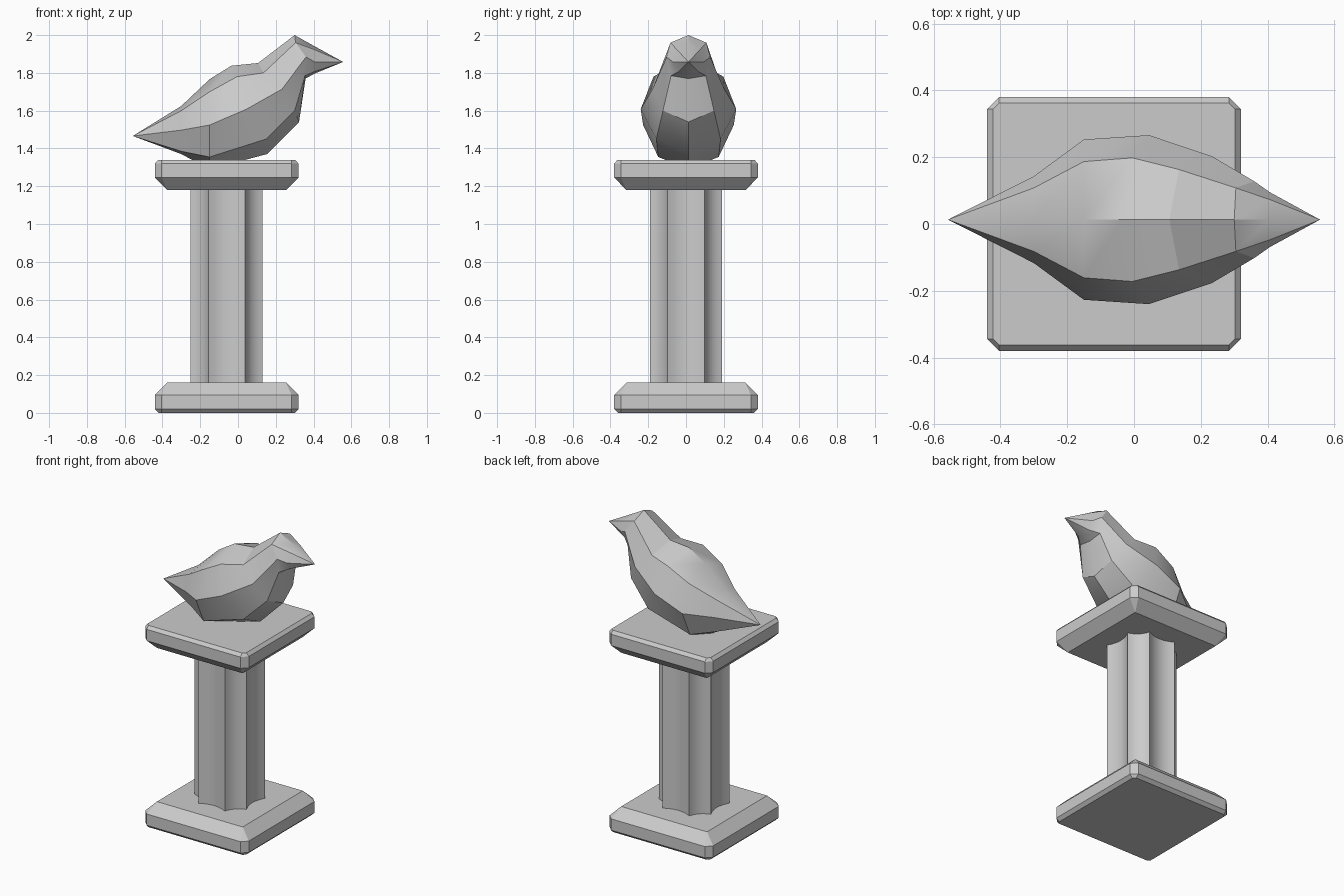
import bpy, bmesh, math
from mathutils import Vector

if "Cube" in bpy.data.objects:
    bpy.data.objects.remove(bpy.data.objects["Cube"])

CX = -0.06   # pedestal centre in x
BY = 0.013   # bird centre line in y


def loft(name, rings, start_tip=None, end_tip=None, angle=30):
    """Skin a stack of equal-length rings; close the ends with a tip or a cap."""
    bm = bmesh.new()
    rows = [[bm.verts.new(p) for p in ring] for ring in rings]
    n = len(rows[0])
    for a, b in zip(rows, rows[1:]):
        for i in range(n):
            j = (i + 1) % n
            bm.faces.new((a[i], a[j], b[j], b[i]))
    for row, tip in ((rows[0], start_tip), (rows[-1], end_tip)):
        if tip:
            t = bm.verts.new(tip)
            for i in range(n):
                bm.faces.new((row[i], row[(i + 1) % n], t))
        else:
            bm.faces.new(row)
    bmesh.ops.remove_doubles(bm, verts=bm.verts, dist=1e-5)
    bmesh.ops.recalc_face_normals(bm, faces=bm.faces)
    me = bpy.data.meshes.new(name)
    bm.to_mesh(me)
    bm.free()
    ob = bpy.data.objects.new(name, me)
    bpy.context.collection.objects.link(ob)
    bpy.ops.object.select_all(action='DESELECT')
    ob.select_set(True)
    bpy.context.view_layer.objects.active = ob
    if angle:
        bpy.ops.object.shade_smooth_by_angle(angle=math.radians(angle))
    return ob


def octagon(h, c):
    """Square of half size h whose corners start at c."""
    return [(c, -h), (h, -c), (h, c), (c, h), (-c, h), (-h, c), (-h, -c), (-c, -h)]


def slab(name, levels):
    rings = [[(CX + x, y, z) for x, y in octagon(h, c)] for z, h, c in levels]
    return loft(name, rings, angle=0)


# Base and cap slabs with chamfered edges
slab("pedestal_base", [(0, 0.36, 0.344), (0.02, 0.38, 0.344),
                       (0.095, 0.38, 0.344), (0.16, 0.315, 0.314)])
slab("pedestal_cap", [(1.18, 0.315, 0.314), (1.245, 0.38, 0.344),
                      (1.32, 0.38, 0.344), (1.34, 0.362, 0.344)])

# Fluted column: concave arcs between eight ridges
SEG = 6
profile = []
corners = [Vector(p) for p in octagon(0.191, 0.097)]
for i, a in enumerate(corners):
    b = corners[(i + 1) % 8]
    inward = -((a + b) / 2).normalized()
    depth = 0.14 * (b - a).length
    for k in range(SEG):
        t = k / SEG
        profile.append(a.lerp(b, t) + inward * depth * 4 * t * (1 - t))
loft("column", [[(CX + p.x, p.y, z) for p in profile] for z in (0.14, 1.2)])

# Bird: half rings from tail to face, each top, shoulder, flank, belly, keel as (x, half width, z)
half_rings = [
    [(-0.30, 0, 1.625), (-0.30, 0.095, 1.60), (-0.30, 0.13, 1.497), (-0.30, 0.08, 1.385), (-0.30, 0, 1.37)],
    [(-0.15, 0, 1.767), (-0.15, 0.174, 1.70), (-0.15, 0.24, 1.524), (-0.15, 0.16, 1.355), (-0.15, 0, 1.29)],
    [(-0.035, 0, 1.838), (-0.005, 0.185, 1.78), (0.045, 0.253, 1.608), (0.15, 0.17, 1.45), (0.153, 0, 1.37)],
    [(0.106, 0, 1.852), (0.135, 0.15, 1.80), (0.233, 0.19, 1.714), (0.30, 0.135, 1.60), (0.323, 0, 1.54)],
    [(0.30, 0, 2.0), (0.305, 0.095, 1.96), (0.36, 0.115, 1.884), (0.355, 0.092, 1.785), (0.358, 0, 1.77)],
    [(0.407, 0, 1.94), (0.407, 0.06, 1.922), (0.407, 0.082, 1.858), (0.407, 0.05, 1.808), (0.407, 0, 1.797)],
]
bird_rings = []
for half in half_rings:
    full = half + [(x, -w, z) for x, w, z in reversed(half[1:-1])]
    bird_rings.append([(x, BY + y, z) for x, y, z in full])
loft("bird", bird_rings, start_tip=(-0.557, BY, 1.466), end_tip=(0.557, BY, 1.858))
